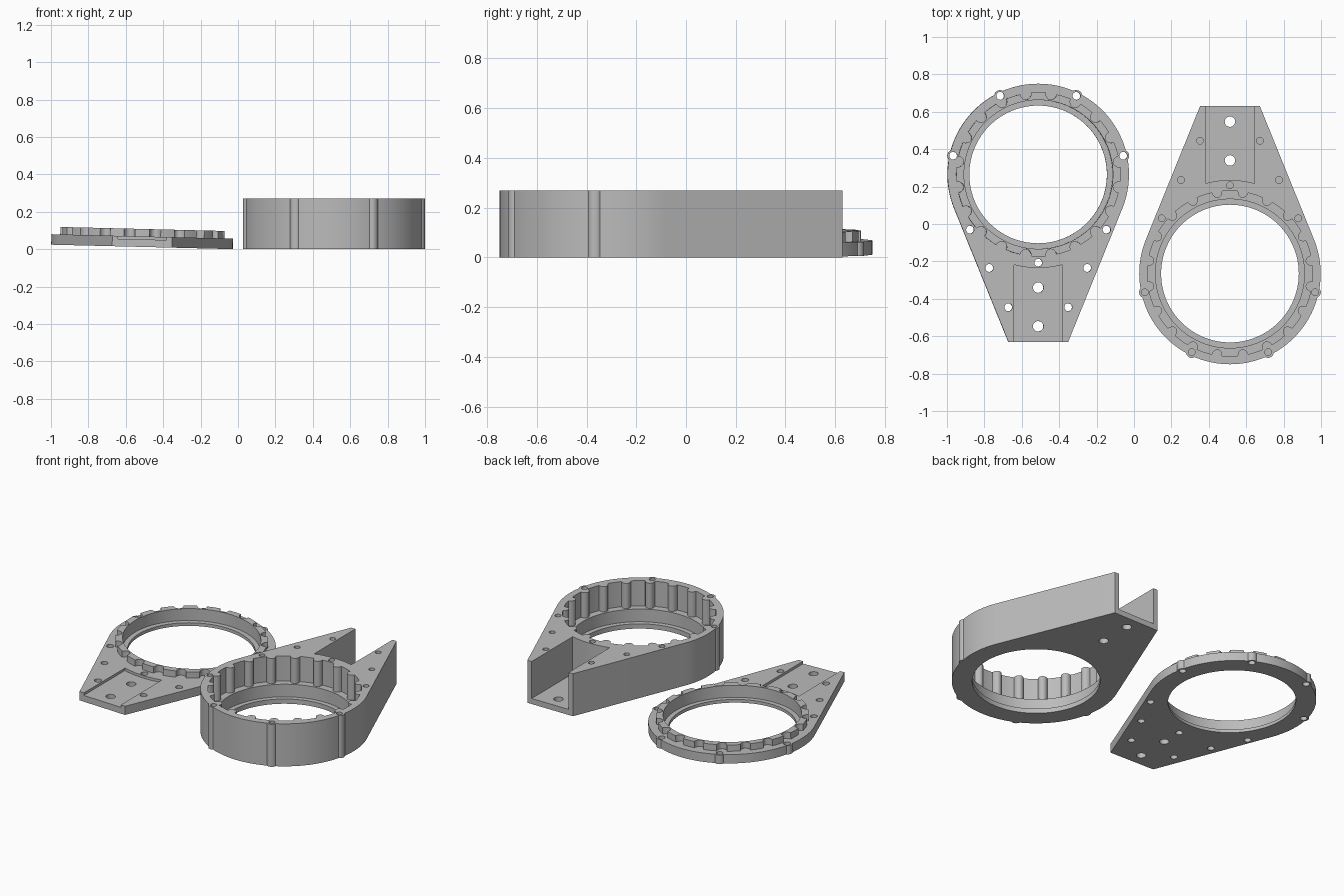
import bpy, bmesh, math
from math import sin, cos, radians, pi

if "Cube" in bpy.data.objects:
    bpy.data.objects.remove(bpy.data.objects["Cube"])

R_OUT, R_HOLE, R_BORE, R_ROOT = 0.485, 0.368, 0.398, 0.442
TIP_X, TIP_Y = 0.16, 0.895
LOBES = 20
BOSSES = [(s * x, y) for s in (1, -1) for x, y in ((0.455, -0.10), (0.204, -0.42))]
SCREWS = BOSSES + [(0, 0.472)] + [(s * x, y) for s in (1, -1)
                                  for x, y in ((0.365, 0.295), (0.262, 0.50), (0.16, 0.71))]
BOLTS = [(0, 0.605), (0, 0.812)]

grey = bpy.data.materials.new("plain_grey")
grey.diffuse_color = (0.5, 0.5, 0.5, 1)
grey.use_nodes = True
grey.node_tree.nodes["Principled BSDF"].inputs["Base Color"].default_value = grey.diffuse_color


def circle(r, n=96, cx=0, cy=0):
    return [(cx + r * cos(2 * pi * i / n), cy + r * sin(2 * pi * i / n)) for i in range(n)]


def body_outline():
    # circle with straight tangents running to a flat tip
    d = math.hypot(TIP_X, TIP_Y)
    a = math.atan2(TIP_Y, TIP_X) - math.acos(R_OUT / d)
    start, end, n = pi - a, 2 * pi + a, 80
    arc = [start + (end - start) * i / n for i in range(n + 1)]
    return [(R_OUT * cos(t), R_OUT * sin(t)) for t in arc] + [(TIP_X, TIP_Y), (-TIP_X, TIP_Y)]


def lobed_outline(root, lobe):
    # circle interrupted by rounded inward lobes
    pts, step = [], 2 * pi / LOBES
    half = math.asin(lobe / root)
    for k in range(LOBES):
        c = pi / 2 + (k + 0.5) * step
        for i in range(9):
            u = -pi / 2 + pi * i / 8
            r, t = root - lobe * 1.15 * cos(u), half * sin(u)
            pts.append((r * cos(c + t), r * sin(c + t)))
        for i in range(1, 4):
            t = c + half + (step - 2 * half) * i / 4
            pts.append((root * cos(t), root * sin(t)))
    return pts


def channel_outline():
    # slot open at the tip, with a curved inner end
    r, w = 0.50, 0.13
    a = math.acos(w / r)
    arc = [a + (pi - 2 * a) * i / 10 for i in range(11)]
    return [(w, 1.0)] + [(r * cos(t), r * sin(t)) for t in arc] + [(-w, 1.0)]


def prism(name, outlines, z0, z1, flip=1):
    bm = bmesh.new()
    for pts in outlines:
        face = bm.faces.new([bm.verts.new((x, flip * y, z0)) for x, y in pts])
        new = bmesh.ops.extrude_face_region(bm, geom=[face])["geom"]
        for v in new:
            if isinstance(v, bmesh.types.BMVert):
                v.co.z = z1
    bmesh.ops.recalc_face_normals(bm, faces=bm.faces)
    me = bpy.data.meshes.new(name)
    bm.to_mesh(me)
    bm.free()
    ob = bpy.data.objects.new(name, me)
    bpy.context.collection.objects.link(ob)
    me.materials.append(grey)
    return ob


def combine(ob, other, operation):
    mod = ob.modifiers.new("bool", 'BOOLEAN')
    mod.operation, mod.solver, mod.object = operation, 'EXACT', other
    bpy.context.view_layer.objects.active = ob
    bpy.ops.object.modifier_apply(modifier=mod.name)
    bpy.data.objects.remove(other)


def finish(ob):
    bpy.ops.object.select_all(action='DESELECT')
    ob.select_set(True)
    bpy.context.view_layer.objects.active = ob
    bpy.ops.object.shade_smooth_by_angle(angle=radians(28))


def rings(points, r, n=20):
    return [circle(r, n, x, y) for x, y in points]


# deep housing with lobed cavity, channel and blind screw holes
H = 0.27
housing = prism("housing", [body_outline()], 0, H)
combine(housing, prism("bosses", rings(BOSSES, 0.031), 0, H), 'UNION')
for outlines, z0, z1 in (
        ([circle(R_HOLE)], -0.1, 0.4),
        ([circle(R_BORE)], 0.03, 0.4),
        ([lobed_outline(R_ROOT, 0.028)], 0.11, 0.4),
        ([channel_outline()], 0.035, 0.4),
        (rings(BOLTS, 0.028), -0.1, 0.1),
        (rings(SCREWS, 0.018), 0.12, 0.4)):
    combine(housing, prism("cutter", outlines, z0, z1), 'DIFFERENCE')
housing.location = (0.513, -0.265, 0)
finish(housing)

# flat lid with notched collar, shallow recess and through holes
T = 0.056
lid = prism("lid", [body_outline()], 0, T, -1)
combine(lid, prism("bosses", rings(BOSSES, 0.031), 0, T, -1), 'UNION')
combine(lid, prism("collar", [lobed_outline(R_ROOT - 0.003, 0.03)], 0.03, T + 0.04, -1), 'UNION')
for outlines, z0, z1 in (
        ([circle(R_HOLE)], -0.1, 0.4),
        ([circle(R_BORE)], 0.02, 0.4),
        ([channel_outline()], T - 0.016, 0.4),
        (rings(BOLTS, 0.028) + rings(SCREWS, 0.021), -0.1, 0.4)):
    combine(lid, prism("cutter", outlines, z0, z1, -1), 'DIFFERENCE')
# the lid rests with a slight sideways tilt
lid.rotation_euler = (0, radians(1.4), 0)
lid.location = (-0.513, 0.265, 0.012)
finish(lid)
